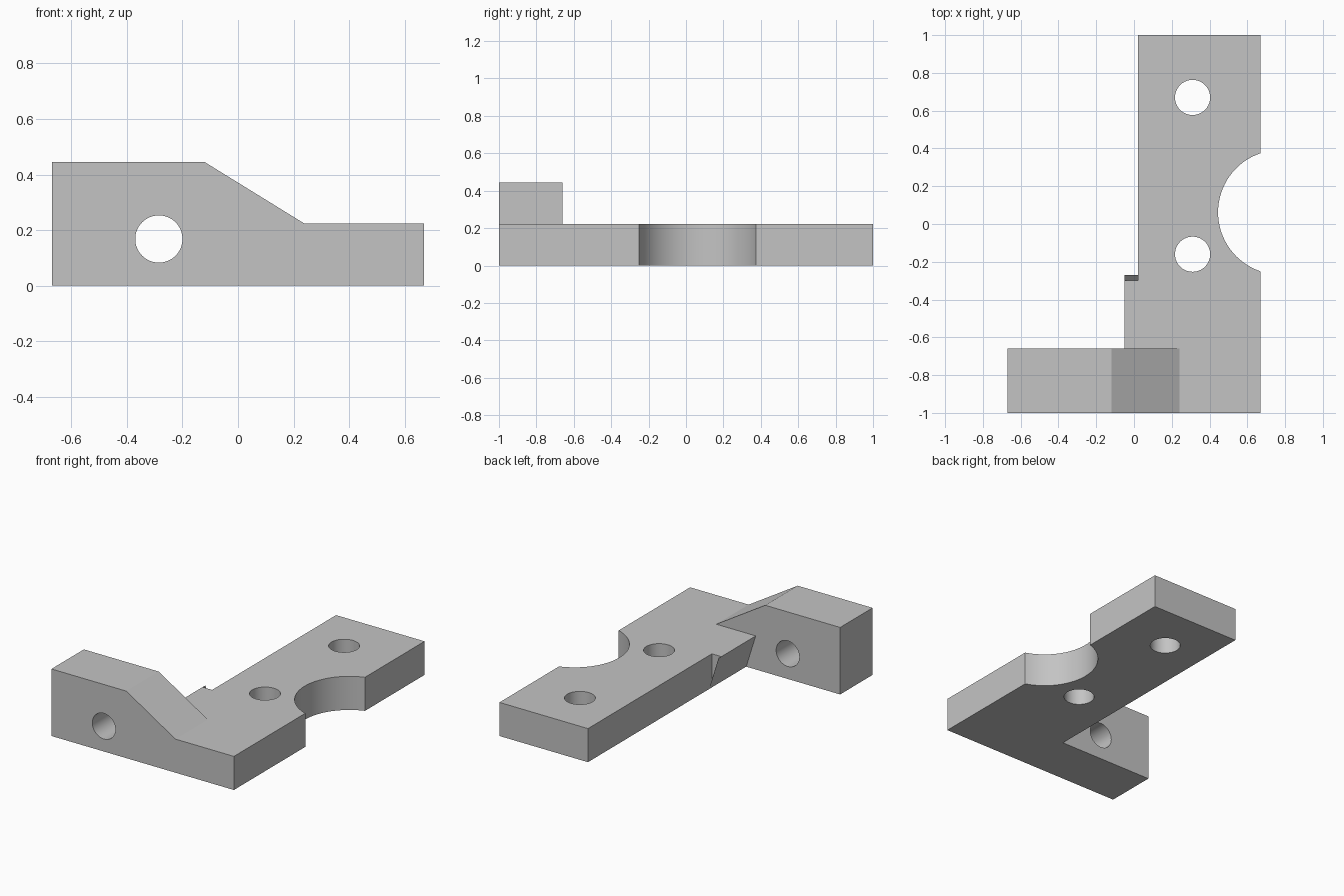
import bpy, bmesh, math
from mathutils import Matrix, Vector

cube = bpy.data.objects.get("Cube")
if cube:
    bpy.data.objects.remove(cube, do_unlink=True)

grey = bpy.data.materials.new("plain grey")
grey.use_nodes = True
colour = (0.55, 0.55, 0.55, 1)
grey.diffuse_color = colour
grey.node_tree.nodes["Principled BSDF"].inputs["Base Color"].default_value = colour

THICK = 0.223      # plate thickness
WALL_Y = -0.66     # back of the front block
EDGE_X = 0.02      # left-hand edge of the plate


def finish(name, bm):
    mesh = bpy.data.meshes.new(name)
    bm.to_mesh(mesh)
    bm.free()
    mesh.materials.append(grey)
    obj = bpy.data.objects.new(name, mesh)
    bpy.context.collection.objects.link(obj)
    return obj


def prism(name, points, sweep):
    """Extrude a closed outline along a vector."""
    bm = bmesh.new()
    face = bm.faces.new([bm.verts.new(p) for p in points])
    moved = bmesh.ops.extrude_face_region(bm, geom=[face])["geom"]
    verts = [g for g in moved if isinstance(g, bmesh.types.BMVert)]
    bmesh.ops.translate(bm, verts=verts, vec=sweep)
    bmesh.ops.recalc_face_normals(bm, faces=bm.faces)
    return finish(name, bm)


def drill(name, centre, radius, axis):
    """Cylindrical cutter along the given axis."""
    turn = Vector((0, 0, 1)).rotation_difference(Vector(axis)).to_matrix().to_4x4()
    bm = bmesh.new()
    bmesh.ops.create_cone(bm, cap_ends=True, segments=64, radius1=radius, radius2=radius,
                          depth=1, matrix=Matrix.Translation(centre) @ turn)
    cutter = finish(name, bm)
    cutter.hide_render = True
    return cutter


def combine(target, other, operation):
    """Apply a boolean and discard the second object."""
    mod = target.modifiers.new(operation, 'BOOLEAN')
    mod.operation, mod.solver, mod.object = operation, 'EXACT', other
    bpy.context.view_layer.objects.active = target
    bpy.ops.object.modifier_apply(modifier=mod.name)
    bpy.data.objects.remove(other, do_unlink=True)


# Base plate with a round bite in its outer edge
bite_x, bite_y, bite_r = 0.775, 0.062, 0.33
half = math.acos((bite_x - 0.67) / bite_r)
arc = []
for i in range(33):
    a = math.pi - half + 2 * half * i / 32
    arc.append((bite_x + bite_r * math.cos(a), bite_y + bite_r * math.sin(a), 0))
arc[0] = (0.67, arc[0][1], 0)
arc[-1] = (0.67, arc[-1][1], 0)
outline = [(EDGE_X, WALL_Y, 0), (EDGE_X, 1, 0), (0.67, 1, 0)] + arc + [(0.67, WALL_Y, 0)]
bracket = prism("bracket_body", outline, (0, 0, THICK))

# Front block with a sloping shoulder
profile = [(-0.67, 0), (0.67, 0), (0.67, THICK), (0.24, THICK), (-0.12, 0.445), (-0.67, 0.445)]
block = prism("front_block", [(x, -1, z) for x, z in profile], (0, WALL_Y + 1, 0))
combine(bracket, block, 'UNION')

# Bolt holes
for y in (0.67, -0.16):
    combine(bracket, drill("plate_hole", (0.31, y, 0.1), 0.093, (0, 0, 1)), 'DIFFERENCE')
combine(bracket, drill("block_hole", (-0.285, -0.83, 0.168), 0.085, (0, 1, 0)), 'DIFFERENCE')

bpy.ops.object.select_all(action='DESELECT')
bracket.select_set(True)
bpy.context.view_layer.objects.active = bracket
bpy.ops.object.shade_smooth_by_angle(angle=math.radians(25))

# Corner gusset: the sloping side runs a little past the top and end cap
bm = bmesh.new()
rim, end, lip = -0.05, -0.30, -0.27
wall_in, wall_out, end_in, end_out, foot, wall_foot, lip_foot, lip_out = [bm.verts.new(p) for p in (
    (EDGE_X, WALL_Y, THICK), (rim, WALL_Y, THICK), (EDGE_X, end, THICK), (rim, end, THICK),
    (EDGE_X, end, 0), (EDGE_X, WALL_Y, 0), (EDGE_X, lip, 0), (rim, lip, THICK))]
bm.faces.new((wall_in, end_in, end_out, wall_out))
bm.faces.new((wall_out, end_out, foot, wall_foot))
bm.faces.new((end_out, lip_out, lip_foot, foot))
bm.faces.new((end_in, foot, end_out))
finish("corner_gusset", bm)
